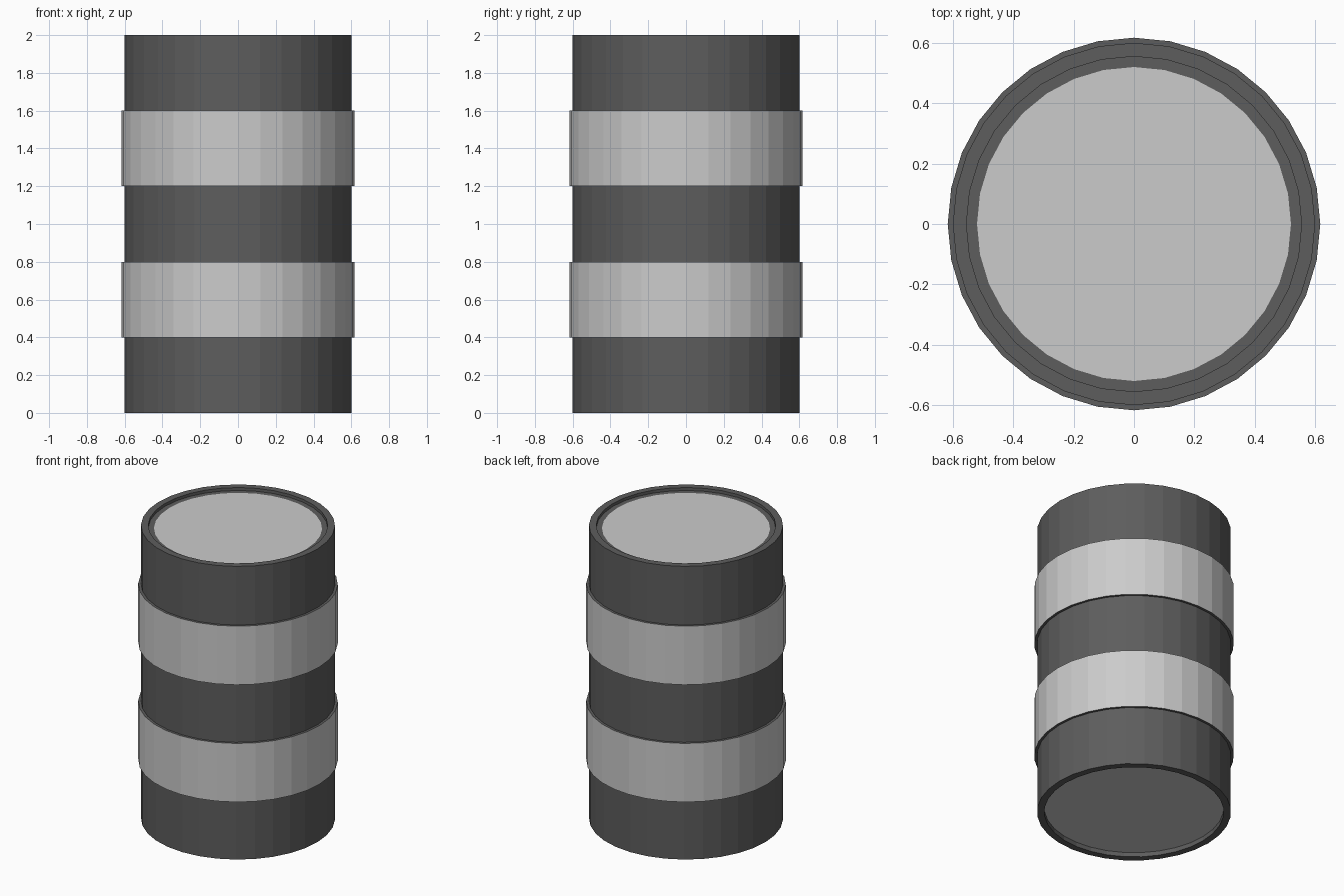
import bpy, bmesh, math

if "Cube" in bpy.data.objects:
    bpy.data.objects.remove(bpy.data.objects["Cube"])

SIDES = 32

dark = bpy.data.materials.new("dark_metal")
dark.diffuse_color = (0.11, 0.11, 0.11, 1)
dark.use_nodes = True
dark.node_tree.nodes["Principled BSDF"].inputs["Base Color"].default_value = dark.diffuse_color
light = bpy.data.materials.new("light_grey")
light.diffuse_color = (0.7, 0.7, 0.7, 1)
light.use_nodes = True
light.node_tree.nodes["Principled BSDF"].inputs["Base Color"].default_value = light.diffuse_color

R, BAND, RIM, LID = 0.6, 0.617, 0.555, 0.52

# Profile from bottom centre to top centre: (radius, z, material of the segment ending here)
profile = [(RIM, 0.03, 1), (RIM, 0, 0), (R, 0, 0)]
for z0, z1 in ((0.4, 0.8), (1.2, 1.6)):
    profile += [(R, z0, 0), (BAND, z0, 0), (BAND, z1, 1), (R, z1, 0)]
profile += [(R, 2, 0), (RIM, 2, 0), (RIM, 1.98, 0), (LID, 1.98, 0)]

# Barrel: one closed lathed shell
bm = bmesh.new()
rings = []
for r, z, _ in profile:
    rings.append([bm.verts.new((r * math.cos(2 * math.pi * i / SIDES),
                                r * math.sin(2 * math.pi * i / SIDES), z))
                  for i in range(SIDES)])
for k in range(1, len(rings)):
    a, b = rings[k - 1], rings[k]
    for i in range(SIDES):
        j = (i + 1) % SIDES
        bm.faces.new((a[i], a[j], b[j], b[i])).material_index = profile[k][2]

# Flat base and lid
bm.faces.new(rings[0][::-1]).material_index = 1
bm.faces.new(rings[-1]).material_index = 1

bmesh.ops.recalc_face_normals(bm, faces=bm.faces)
mesh = bpy.data.meshes.new("barrel")
bm.to_mesh(mesh)
bm.free()
mesh.materials.append(dark)
mesh.materials.append(light)
bpy.context.collection.objects.link(bpy.data.objects.new("barrel", mesh))
